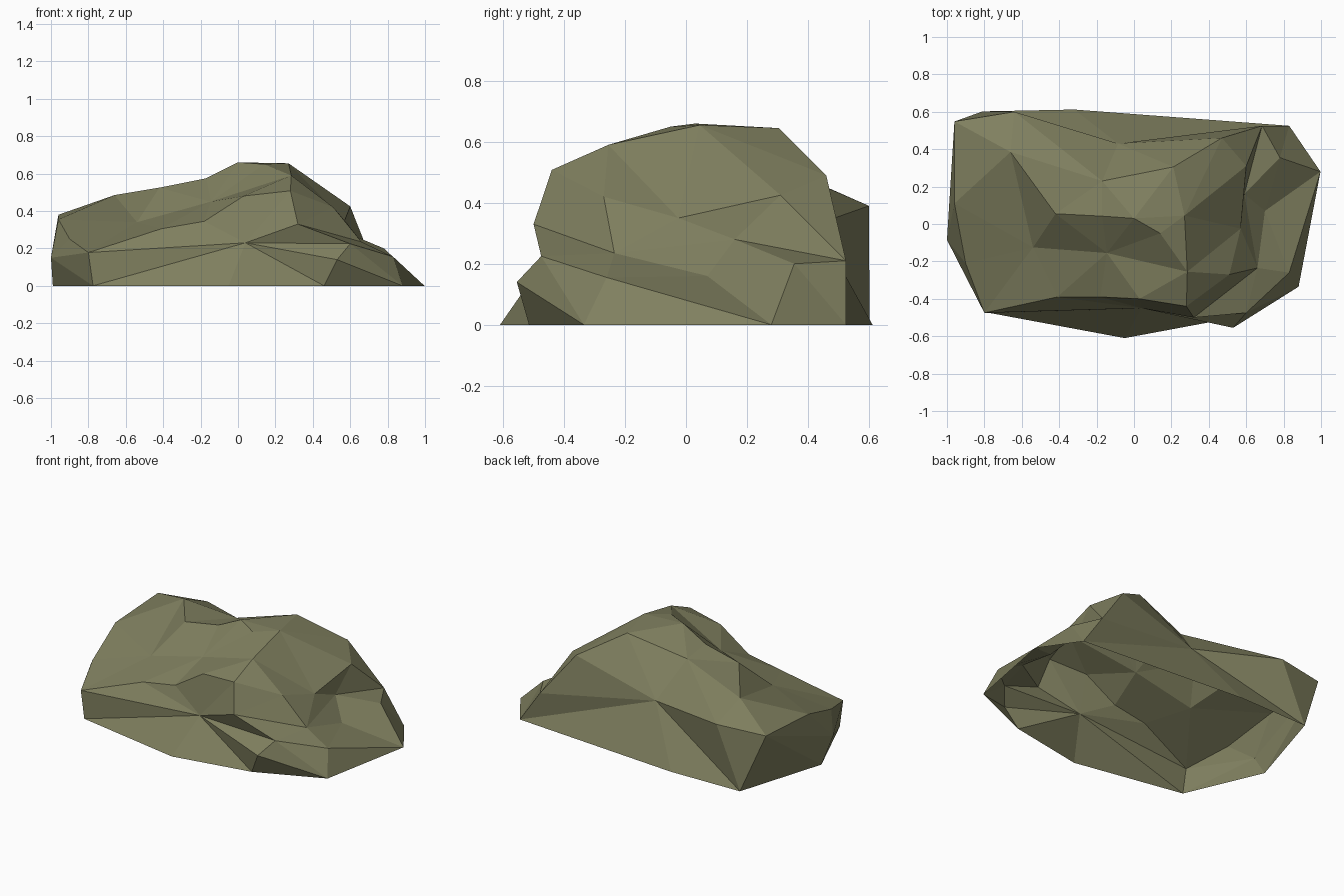
import bpy
import bmesh
from mathutils import Vector
from mathutils.geometry import delaunay_2d_cdt

default_cube = bpy.data.objects.get("Cube")
if default_cube:
    bpy.data.objects.remove(default_cube, do_unlink=True)

# Every corner of the boulder gets a one-letter key, so that
# facets and creases can be written as short words.
corners = {}


def add_corners(keys, points):
    for key, point in zip(keys, points, strict=True):
        corners[key] = Vector(point)


# Footprint on the ground, anticlockwise from the front left of the plan
add_corners("ABCDEFGHI", [(x, y, 0) for x, y in (
    (-.775, -.475), (-.05, -.61), (.46, -.515), (.88, -.335), (.997, .28),
    (.83, .525), (-.32, .612), (-.81, .602), (-.99, .02))])

# Top edge of the steep sides
add_corners("abcdfghijk", (
    (-.8, -.475, .178), (.04, -.45, .23), (.53, -.555, .14),
    (.83, -.26, .155), (.78, .355, .2), (.685, .525, .21), (-.085, .43, .33),
    (-.64, .6, .39), (-.96, .548, .38), (-1, -.085, .15)))

# Shoulder ledges and the front brow
add_corners("lmnopqrs", (
    (-.9, -.21, .25), (-.96, .11, .355), (.6, -.475, .225), (.32, -.5, .33),
    (.28, -.44, .508), (.03, -.4, .48), (-.18, -.39, .345),
    (-.41, -.39, .305)))

# Summit and the ridge running down from it
add_corners("tuvwxySzJKL", (
    (.285, -.255, .59), (.27, .045, .655), (.21, .305, .645), (0, .03, .66),
    (.14, -.05, .65), (-.17, .23, .55), (-.17, .042, .575),
    (-.42, .055, .525), (-.66, .385, .485), (-.54, -.125, .34),
    (-.145, -.155, .45)))

# Hollow on the flank, and the low apron below it
add_corners("MNOPQRe", (
    (.47, .46, .49), (.6, .31, .425), (.57, -.025, .35), (.59, .16, .28),
    (.66, -.235, .235), (.51, -.27, .42), (.7, .07, .16)))

# Steep sides: each word is a fan, a hub followed by its rim
side_fans = ("baABCcno", "DCcndE", "FEfghG", "HGhijI", "kjIAa")

# Upper surface: its outline, and the creases its facets must follow
upper_outline = "abondEfghijk"
creases = ("asrqptu", "op", "oQR", "tO", "uO", "RO", "QO", "ONM", "uM",
           "vM", "Mh", "vh", "yh", "yv", "OPg", "Ng", "uxw", "tx", "wy",
           "wSzJ", "yS", "zK", "JK", "Jy", "Ji", "yi", "wL", "xL", "zL",
           "KL", "tL", "Ks", "alm", "PQ", "PeQ", "eE")


def upper_facets():
    """Triangulate the upper surface in plan, keeping the creases."""
    keys = sorted(set(upper_outline).union(*creases))
    index = {key: n for n, key in enumerate(keys)}
    plan = [corners[key].xy for key in keys]
    edges = [(index[a], index[b])
             for crease in creases for a, b in zip(crease, crease[1:])]
    outline = [index[key] for key in upper_outline]
    result = delaunay_2d_cdt(plan, edges, [outline], 1, 1e-5)
    facets, origins = result[2], result[3]
    return [[keys[origins[n][0]] for n in facet] for facet in facets]


def build_boulder():
    """Build the boulder as a shell that is open underneath."""
    bm = bmesh.new()
    verts = {key: bm.verts.new(point) for key, point in corners.items()}
    facets = upper_facets()
    for hub, *rim in side_fans:
        facets += [(hub, a, b) for a, b in zip(rim, rim[1:])]
    for facet in facets:
        bm.faces.new([verts[key] for key in facet])
    bmesh.ops.recalc_face_normals(bm, faces=bm.faces)
    mesh = bpy.data.meshes.new("boulder")
    bm.to_mesh(mesh)
    bm.free()
    boulder = bpy.data.objects.new("boulder", mesh)
    bpy.context.collection.objects.link(boulder)
    return boulder


# Olive stone
stone = bpy.data.materials.new("olive_stone")
stone.use_nodes = True
olive = (.215, .215, .115, 1)
stone.diffuse_color = olive
shader = stone.node_tree.nodes["Principled BSDF"]
shader.inputs["Base Color"].default_value = olive
shader.inputs["Roughness"].default_value = .9

build_boulder().data.materials.append(stone)
